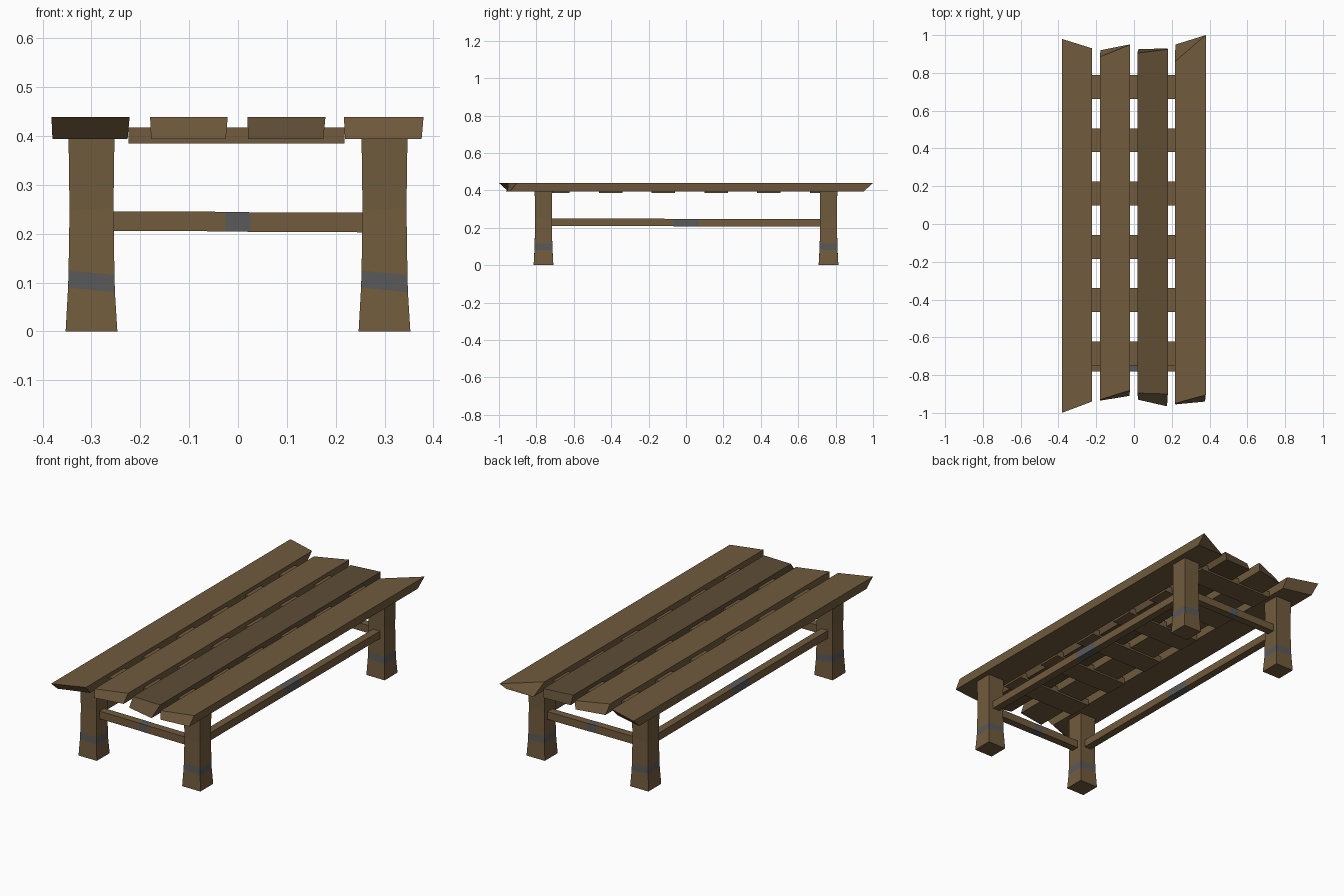
import bpy

if "Cube" in bpy.data.objects:
    bpy.data.objects.remove(bpy.data.objects["Cube"])


def material(name, color):
    m = bpy.data.materials.new(name)
    m.diffuse_color = (*color, 1)
    m.use_nodes = True
    m.node_tree.nodes["Principled BSDF"].inputs["Base Color"].default_value = m.diffuse_color
    return m


WOOD = material("wood", (0.165, 0.105, 0.047))
DARK_WOOD = material("dark wood", (0.115, 0.075, 0.036))
BAND = material("grey band", (0.1, 0.1, 0.1))


def loft(name, rings, mat, band=None):
    """Skin four-cornered rings and cap the ends; band is the grey segment."""
    verts = [p for r in rings for p in r]
    n = len(rings)
    faces = [(0, 1, 2, 3), tuple(range(4 * n - 1, 4 * n - 5, -1))]
    mats = [0, 0]
    for i in range(n - 1):
        for j in range(4):
            k = (j + 1) % 4
            faces.append((4 * i + j, 4 * i + 4 + j, 4 * i + 4 + k, 4 * i + k))
            mats.append(1 if i == band else 0)
    me = bpy.data.meshes.new(name)
    me.from_pydata(verts, [], faces)
    me.materials.append(mat)
    me.materials.append(BAND)
    me.polygons.foreach_set("material_index", mats)
    bm = bmesh.new()
    bm.from_mesh(me)
    bmesh.ops.recalc_face_normals(bm, faces=bm.faces)
    bm.to_mesh(me)
    bm.free()
    ob = bpy.data.objects.new(name, me)
    bpy.context.collection.objects.link(ob)
    return ob


import bmesh

# Top planks with crooked sawn ends; each end gives y at
# (bottom left, bottom right, top right, top left)
Z0, Z1 = 0.394, 0.439
planks = [
    (-0.382, -0.222, (-0.95, -0.90, -0.94, -1.0), (0.93, 0.89, 0.93, 0.98), WOOD),
    (-0.180, -0.021, (-0.935, -0.91, -0.88, -0.93), (0.92, 0.95, 0.95, 0.885), WOOD),
    (0.019, 0.179, (-0.93, -0.965, -0.90, -0.895), (0.925, 0.93, 0.925, 0.905), DARK_WOOD),
    (0.217, 0.380, (-0.955, -0.94, -0.905, -0.95), (0.95, 0.95, 1.0, 0.86), WOOD),
]
for i, (xa, xb, front, back, mat) in enumerate(planks):
    xs, zs = (xa + 0.002, xb - 0.004, xb, xa), (Z0, Z0, Z1, Z1)
    loft(f"top_plank_{i + 1}", [list(zip(xs, e, zs)) for e in (front, back)], mat)

# Cross slats between the outer planks
for i in range(6):
    y = -0.685 + 0.282 * i
    loft(f"cross_slat_{i + 1}",
         [[(x, y - 0.063, 0.385), (x, y + 0.063, 0.385),
           (x, y + 0.063, 0.418), (x, y - 0.063, 0.418)] for x in (-0.224, 0.218)],
         WOOD)

# Legs, flared at the foot with a tilted grey band
profile = [(0.0, 0.053, 0.0), (0.085, 0.048, 0.005), (0.12, 0.047, 0.004),
           (0.25, 0.045, -0.003), (0.396, 0.047, 0.0)]
for sx in (-1, 1):
    for sy in (-1, 1):
        rings = []
        for z, h, tilt in profile:
            rings.append([(sx * 0.3 + a * h, sy * 0.762 + b * h, z - a * tilt)
                          for a, b in ((-1, -1), (1, -1), (1, 1), (-1, 1))])
        name = f"{'front' if sy < 0 else 'back'}_{'left' if sx < 0 else 'right'}_leg"
        loft(name, rings, WOOD, band=1)


# Stretchers with a grey band at mid-length
def stretcher(name, half, band_half, place):
    rings = []
    for t, lift in ((-half, 0.0), (-band_half, -0.001), (band_half, -0.002), (half, -0.003)):
        rings.append([place(t, w, z + lift) for w, z in
                      ((-0.02, 0.206), (0.02, 0.206), (0.02, 0.246), (-0.02, 0.246))])
    loft(name, rings, WOOD, band=1)


for s, end, side in ((-1, "front", "left"), (1, "back", "right")):
    stretcher(f"{end}_stretcher", 0.27, 0.026, lambda t, w, z: (t, s * 0.762 + w, z))
    stretcher(f"{side}_stretcher", 0.735, 0.07, lambda t, w, z: (s * 0.3 + w, t, z + 0.003))
